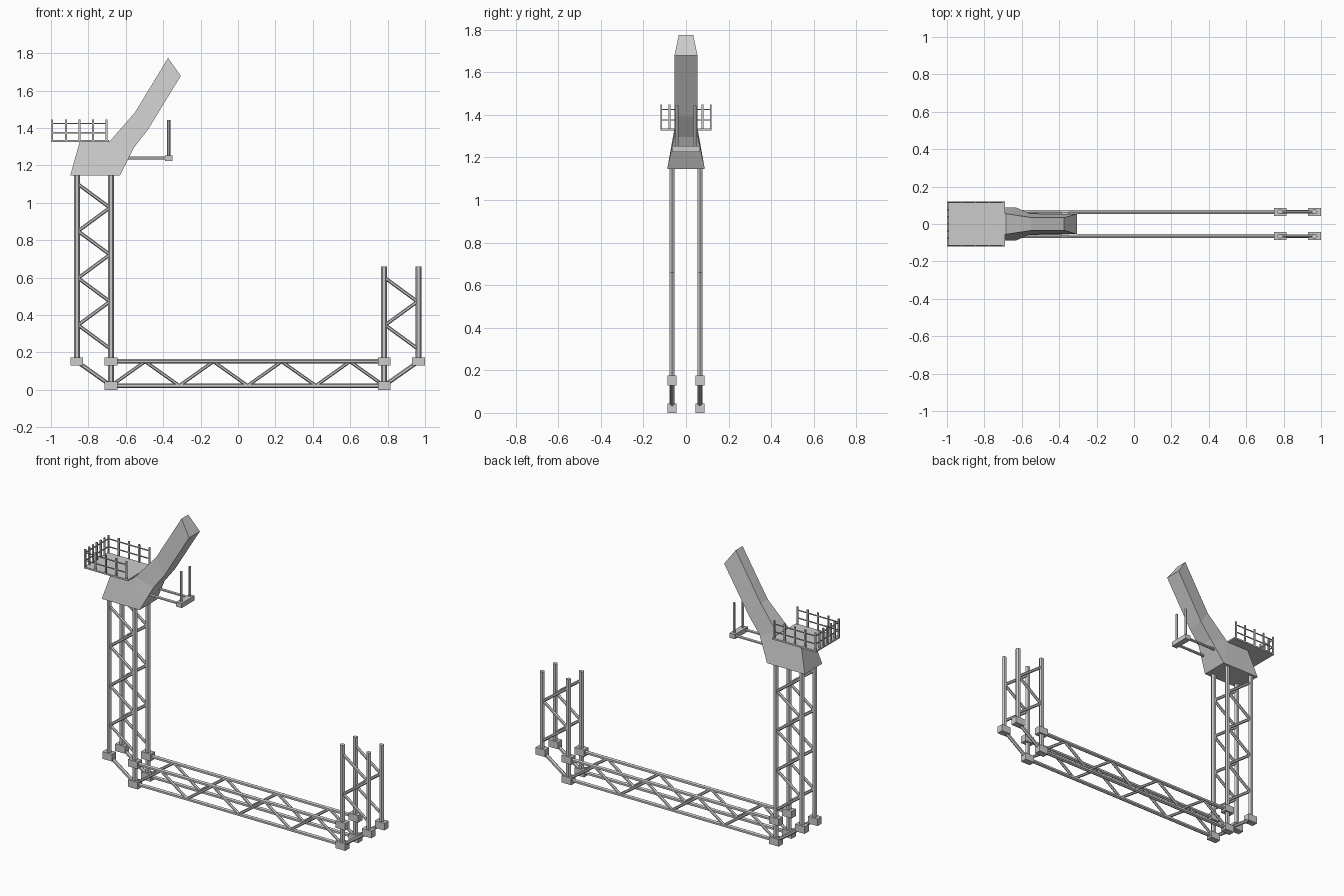
import bpy, bmesh, math
from mathutils import Vector

if "Cube" in bpy.data.objects:
    bpy.data.objects.remove(bpy.data.objects["Cube"])

Y = 0.065                       # half spacing of the two truss frames
ZL, ZU = 0.0225, 0.152          # lower and upper joint heights
X1, X2, X3, X4 = -0.861, -0.679, 0.781, 0.965


def finish(name, bm, mirror=False):
    bmesh.ops.recalc_face_normals(bm, faces=bm.faces)
    me = bpy.data.meshes.new(name)
    bm.to_mesh(me)
    bm.free()
    ob = bpy.data.objects.new(name, me)
    bpy.context.collection.objects.link(ob)
    if mirror:
        m = ob.modifiers.new("mirror_y", 'MIRROR')
        m.use_axis = (False, True, False)
    return ob


def box(bm, c, s):
    r = bmesh.ops.create_cube(bm, size=1)
    bmesh.ops.scale(bm, vec=s, verts=r['verts'])
    bmesh.ops.translate(bm, vec=c, verts=r['verts'])


def bar(bm, a, b, width, depth, sides=6):
    """Prism from a to b in the xz plane; width in plane, depth along y."""
    a, b = Vector(a), Vector(b)
    d = (b - a).normalized()
    v = Vector((0, 1, 0))
    u = d.cross(v).normalized()
    rings = []
    ymax = math.sin(math.pi / 3) if sides == 6 else 1
    for p in (a, b):
        rings.append([bm.verts.new(p + u * (width / 2 * math.cos(t)) + v * (depth / 2 / ymax * math.sin(t)))
                      for t in (2 * math.pi * i / sides for i in range(sides))])
    for i in range(sides):
        j = (i + 1) % sides
        bm.faces.new((rings[0][i], rings[0][j], rings[1][j], rings[1][i]))
    bm.faces.new(rings[0][::-1])
    bm.faces.new(rings[1])


def zigzag(bm, pts, width):
    for (xa, za), (xb, zb) in zip(pts, pts[1:]):
        bar(bm, (xa, Y, za), (xb, Y, zb), width, 0.016)


# Upright columns
bm = bmesh.new()
for x, z0, z1 in ((X1, ZU, 1.16), (X2, ZL, 1.16), (X3, ZL, 0.66), (X4, ZU, 0.66)):
    bar(bm, (x, Y, z0), (x, Y, z1), 0.033, 0.024)
finish("truss_columns", bm, True)

# Horizontal chords and sloping corner struts
bm = bmesh.new()
for z in (ZL, ZU):
    bar(bm, (X2, Y, z), (X3, Y, z), 0.024, 0.022)
bar(bm, (X1, Y, ZU), (X2, Y, ZL), 0.022, 0.02)
bar(bm, (X3, Y, ZL), (X4, Y, ZU), 0.022, 0.02)
finish("base_chords", bm, True)

# Zigzag bracing
bm = bmesh.new()
step = (X3 - X2) / 8
zigzag(bm, [(X2 + step * i, ZU if i % 2 else ZL) for i in range(9)], 0.018)
heights = [1.1 - 0.1255 * i for i in range(8)]
zigzag(bm, [(X2 - 0.006 if i % 2 else X1 + 0.006, z) for i, z in enumerate(heights)], 0.019)
zigzag(bm, [(X4 - 0.006 if i % 2 else X3 + 0.006, z) for i, z in enumerate(heights[4:])], 0.019)
finish("truss_bracing", bm, True)

# Joint blocks
bm = bmesh.new()
for x, z in ((X1, ZU), (X2, ZU), (X2, ZL), (X3, ZU), (X3, ZL), (X4, ZU)):
    box(bm, (x, Y, z), (0.067, 0.042, 0.045))
finish("joint_blocks", bm, True)

# Head with slanted arm: profile points (x, z, half width)
prof = [(-0.897, 1.146, .088), (-0.631, 1.146, .088), (-0.556, 1.296, .056),
        (-0.481, 1.392, .054), (-0.306, 1.679, .054), (-0.374, 1.775, .034),
        (-0.551, 1.483, .035), (-0.684, 1.331, .055), (-0.845, 1.331, .055)]
bm = bmesh.new()
sides = [[bm.verts.new((x, s * w, z)) for x, z, w in prof] for s in (-1, 1)]
for v in sides:
    for idx in ((0, 1, 7, 8), (1, 2, 7), (2, 3, 6, 7), (3, 4, 5, 6)):
        bm.faces.new([v[i] for i in idx])
for i in range(9):
    j = (i + 1) % 9
    bm.faces.new((sides[0][i], sides[0][j], sides[1][j], sides[1][i]))
finish("tower_head", bm)

# Platform deck
bm = bmesh.new()
box(bm, (-0.845, 0, 1.330), (0.31, 0.24, 0.01))
finish("platform_deck", bm)

# Railing on three sides
bm = bmesh.new()
xs = [-0.993 + 0.0725 * i for i in range(5)]
R, top = 0.116, 1.447
for x in xs:
    for s in (-1, 1):
        box(bm, (x, s * R, (top + 1.33) / 2), (0.01, 0.008, top - 1.33))
for i in range(1, 6):
    box(bm, (xs[0], -R + 2 * R * i / 6, (top + 1.33) / 2), (0.01, 0.008, top - 1.33))
for z in (1.375, 1.425):
    for s in (-1, 1):
        box(bm, ((xs[0] + xs[-1]) / 2, s * R, z), (xs[-1] - xs[0], 0.005, 0.006))
    box(bm, (xs[0], 0, z), (0.005, 2 * R, 0.006))
finish("platform_railing", bm)

# Side bracket: two arms, cross block and two upright prongs
bm = bmesh.new()
for s in (-1, 1):
    bar(bm, (-0.63, s * 0.05, 1.24), (-0.37, s * 0.05, 1.24), 0.017, 0.016)
    bar(bm, (-0.37, s * 0.042, 1.24), (-0.37, s * 0.042, 1.443), 0.017, 0.014)
box(bm, (-0.37, 0, 1.239), (0.038, 0.13, 0.03))
finish("bracket", bm)
